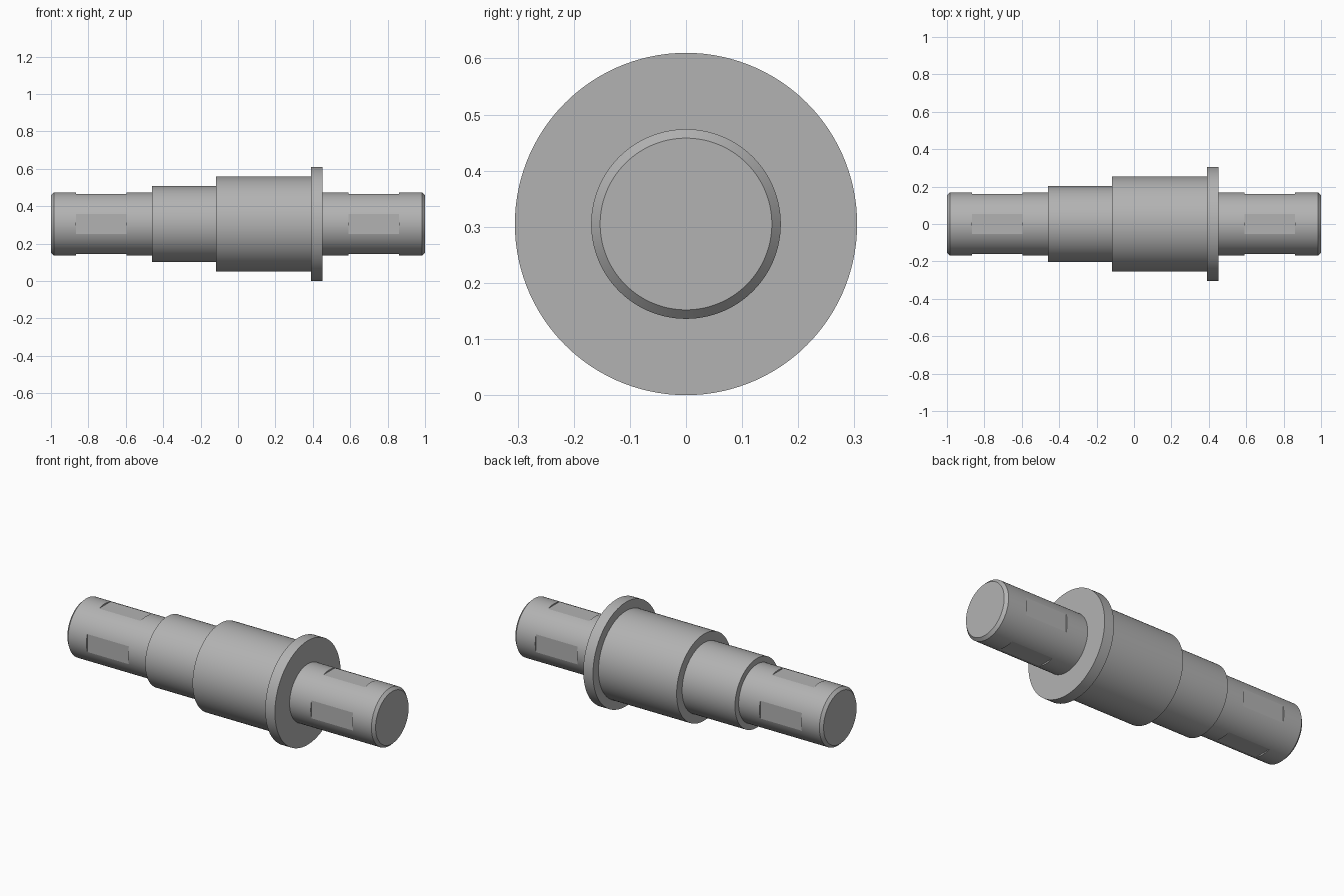
import bpy, bmesh, math

cube = bpy.data.objects.get("Cube")
if cube:
    bpy.data.objects.remove(cube, do_unlink=True)

SEGMENTS = 120
AXIS_Z = 0.305
JOURNAL_R, STEP_R, BODY_R, FLANGE_R = 0.169, 0.203, 0.254, 0.305
CHAMFER = 0.016
FLAT = JOURNAL_R * math.cos(math.radians(18))  # distance of each flat from the axis

steel = bpy.data.materials.new("grey steel")
steel.use_nodes = True
grey = (0.45, 0.45, 0.45, 1)
steel.diffuse_color = grey
steel.node_tree.nodes["Principled BSDF"].inputs["Base Color"].default_value = grey


def turned_part(name, profile, caps=()):
    """Lathe (x, radius, has_flats) rings about the shaft axis; caps lists rings to close."""
    bm = bmesh.new()
    rings = []
    for x, r, flats in profile:
        ring = []
        for i in range(SEGMENTS):
            a = 2 * math.pi * i / SEGMENTS
            y, z = r * math.cos(a), r * math.sin(a)
            if flats:
                y, z = (max(-FLAT, min(FLAT, v)) for v in (y, z))
            ring.append(bm.verts.new((x, y, z)))
        rings.append(ring)
    for a, b in zip(rings, rings[1:]):
        for i in range(SEGMENTS):
            j = (i + 1) % SEGMENTS
            bm.faces.new((a[i], b[i], b[j], a[j]))
    for c in caps:
        ring = rings[c]
        bm.faces.new(ring if c else ring[::-1])
    bmesh.ops.remove_doubles(bm, verts=bm.verts[:], dist=1e-5)
    # rings run toward +x, so wind every face to point away from the axis
    bmesh.ops.reverse_faces(bm, faces=[f for f in bm.faces if len(f.verts) < SEGMENTS])
    bmesh.ops.recalc_face_normals(bm, faces=bm.faces[:])
    outer = max(bm.faces, key=lambda f: f.calc_center_median().yz.length)
    if outer.normal.yz.dot(outer.calc_center_median().yz) < 0:
        bmesh.ops.reverse_faces(bm, faces=bm.faces[:])
    mesh = bpy.data.meshes.new(name)
    bm.to_mesh(mesh)
    bm.free()
    obj = bpy.data.objects.new(name, mesh)
    obj.location.z = AXIS_Z
    mesh.materials.append(steel)
    bpy.context.collection.objects.link(obj)
    bpy.ops.object.select_all(action='DESELECT')
    bpy.context.view_layer.objects.active = obj
    obj.select_set(True)
    bpy.ops.object.shade_smooth_by_angle(angle=math.radians(10))
    return obj


def journal(name, end, flat_out, flat_in, root):
    """Chamfered shaft end with four milled flats between two positions."""
    side = math.copysign(1, end)
    profile = [(end, JOURNAL_R - CHAMFER, False), (end - side * CHAMFER, JOURNAL_R, False),
               (flat_out, JOURNAL_R, False), (flat_out, JOURNAL_R, True),
               (flat_in, JOURNAL_R, True), (flat_in, JOURNAL_R, False),
               (root, JOURNAL_R, False)]
    turned_part(name, profile, caps=(0,))


# Shaft ends
journal("right_journal", -1.0, -0.865, -0.595, -0.46)
journal("left_journal", 1.0, 0.86, 0.59, 0.453)

# Stepped middle, each part starting at its neighbour's surface
turned_part("shoulder", [(-0.46, JOURNAL_R, False), (-0.46, STEP_R, False), (-0.117, STEP_R, False)])
turned_part("main_barrel", [(-0.117, STEP_R, False), (-0.117, BODY_R, False), (0.39, BODY_R, False)])
turned_part("flange", [(0.39, BODY_R, False), (0.39, FLANGE_R, False),
                       (0.453, FLANGE_R, False), (0.453, JOURNAL_R, False)])
